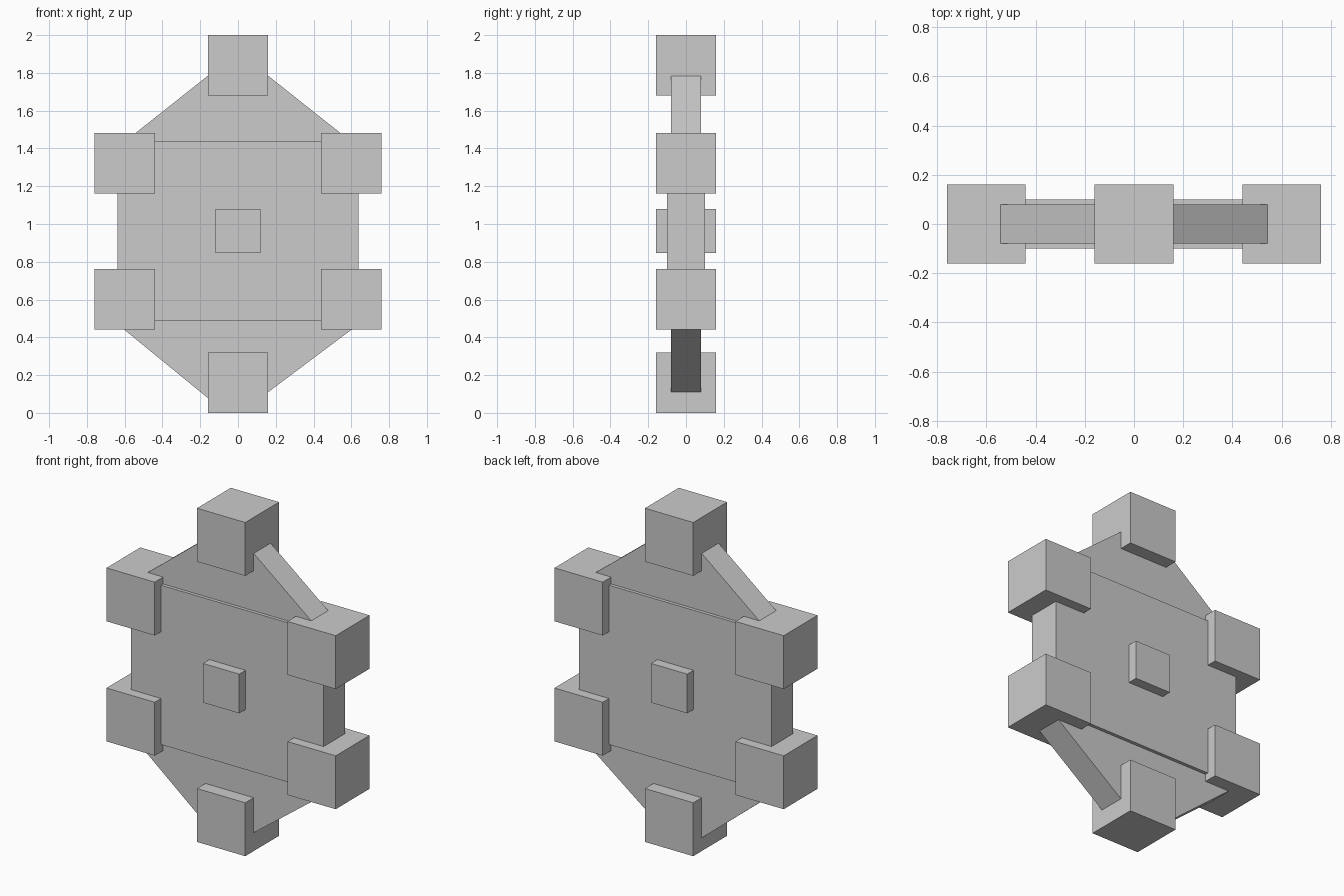
import bpy
import bmesh

if "Cube" in bpy.data.objects:
    bpy.data.objects.remove(bpy.data.objects["Cube"])


def box(name, center, size):
    bpy.ops.mesh.primitive_cube_add(size=1, location=center)
    ob = bpy.context.object
    ob.name = name
    ob.scale = size
    bpy.ops.object.transform_apply(location=False, rotation=False, scale=True)
    return ob


def slab(name, profile, half_depth):
    """Extrude an x-z outline symmetrically along y."""
    bm = bmesh.new()
    face = bm.faces.new([bm.verts.new((x, -half_depth, z)) for x, z in profile])
    ext = bmesh.ops.extrude_face_region(bm, geom=[face])
    verts = [v for v in ext["geom"] if isinstance(v, bmesh.types.BMVert)]
    bmesh.ops.translate(bm, verts=verts, vec=(0, 2 * half_depth, 0))
    bmesh.ops.recalc_face_normals(bm, faces=bm.faces)
    mesh = bpy.data.meshes.new(name)
    bm.to_mesh(mesh)
    bm.free()
    ob = bpy.data.objects.new(name, mesh)
    bpy.context.collection.objects.link(ob)
    return ob


# Central plate and the raised block passing through it
box("main_plate", (0, 0, 0.963), (1.276, 0.2, 0.955))
box("center_block", (0, 0, 0.963), (0.24, 0.32, 0.235))

# Thinner tapered slabs reaching to the top and bottom cubes
slab("upper_slab", [(-0.60, 1.436), (0.60, 1.436), (0.10, 1.832), (-0.10, 1.832)], 0.08)
slab("lower_slab", [(-0.545, 0.49), (0.545, 0.49), (0.62, 0.455), (0.10, 0.065),
                    (-0.10, 0.03), (-0.62, 0.455)], 0.08)

# Six corner cubes
box("top_cube", (0, 0, 1.84), (0.32, 0.32, 0.32))
box("bottom_cube", (0, 0, 0.16), (0.32, 0.32, 0.32))
for side, sx in (("left", -1), ("right", 1)):
    for level, z in (("lower", 0.602), ("upper", 1.322)):
        box(f"{level}_{side}_cube", (sx * 0.6, 0, z), (0.32, 0.32, 0.32))
